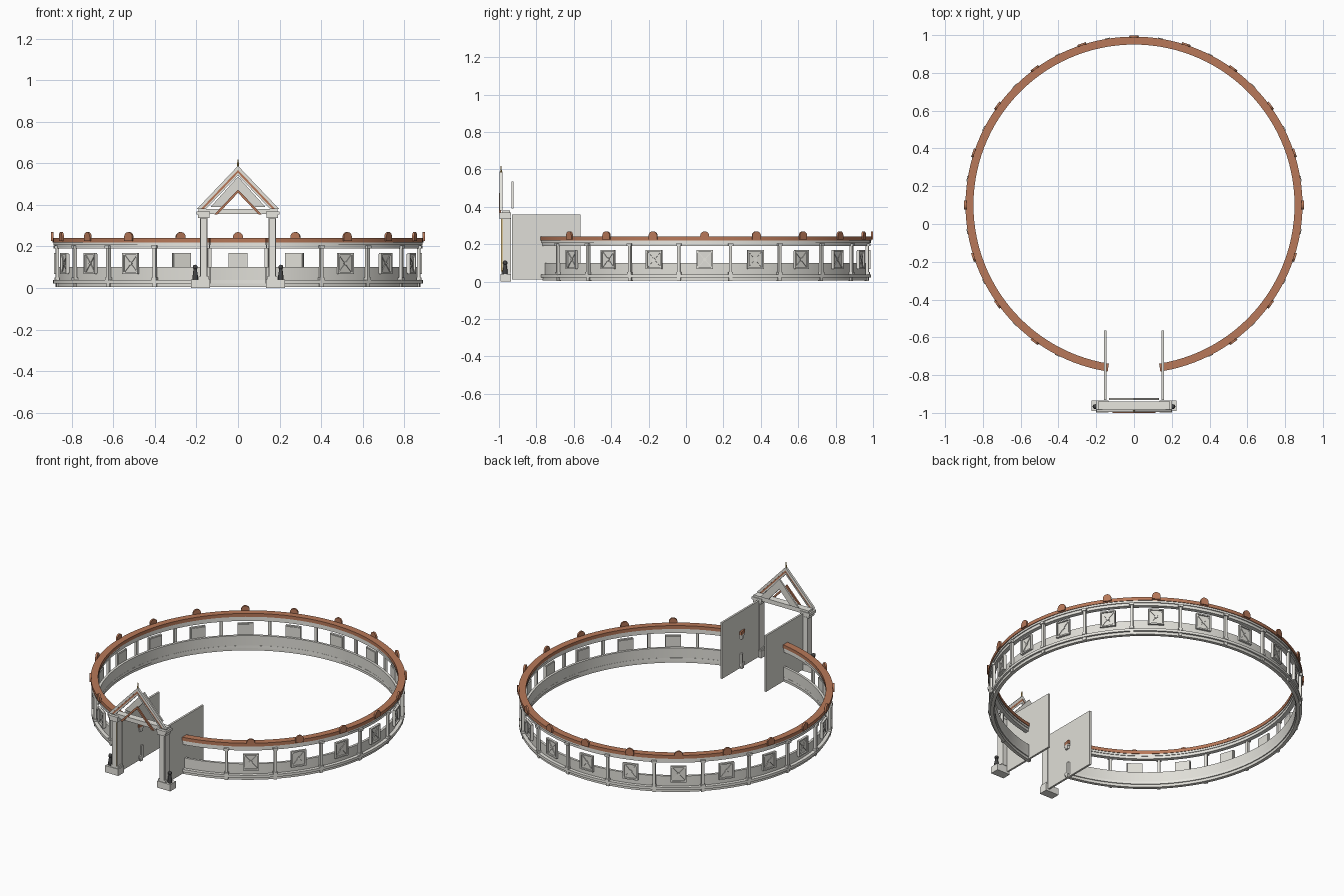
import bpy, bmesh
from math import sin, cos, pi, radians, atan2, hypot
from mathutils import Matrix, Vector

if "Cube" in bpy.data.objects:
    bpy.data.objects.remove(bpy.data.objects["Cube"])

CY = 0.1  # centre of the round wall


def mat(name, c):
    m = bpy.data.materials.new(name)
    m.diffuse_color = (*c, 1)
    m.use_nodes = True
    m.node_tree.nodes["Principled BSDF"].inputs["Base Color"].default_value = m.diffuse_color
    return m


CREAM = mat("cream", (0.80, 0.79, 0.74))
STONE = mat("stone", (0.74, 0.73, 0.68))
TILE = mat("terracotta", (0.48, 0.19, 0.10))
DARK = mat("dark", (0.06, 0.06, 0.06))
GOLD = mat("gold", (0.65, 0.42, 0.10))


def finish(name, bm, m):
    bmesh.ops.recalc_face_normals(bm, faces=bm.faces)
    me = bpy.data.meshes.new(name)
    bm.to_mesh(me)
    bm.free()
    me.materials.append(m)
    ob = bpy.data.objects.new(name, me)
    bpy.context.collection.objects.link(ob)
    return ob


def box(bm, c, s, M=Matrix(), roll=0):
    T = M @ Matrix.Translation(c) @ Matrix.Rotation(roll, 4, 'Y') @ Matrix.Diagonal((*s, 1))
    bmesh.ops.create_cube(bm, size=1, matrix=T)


def prism(bm, pts, y0, y1, M=Matrix()):
    a = [bm.verts.new(M @ Vector((x, y0, z))) for x, z in pts]
    b = [bm.verts.new(M @ Vector((x, y1, z))) for x, z in pts]
    bm.faces.new(a)
    bm.faces.new(b[::-1])
    for i in range(len(pts)):
        j = (i + 1) % len(pts)
        bm.faces.new((a[i], b[i], b[j], a[j]))


def arc(name, r0, r1, z0, z1, m, n=114):
    # open ring swept from one side of the gate round to the other
    bm = bmesh.new()
    prev = None
    for i in range(n + 1):
        a = radians(9 + 342 * i / n)
        q = [bm.verts.new((r * sin(a), CY - r * cos(a), z))
             for r, z in ((r0, z0), (r1, z0), (r1, z1), (r0, z1))]
        if prev:
            for k in range(4):
                l = (k + 1) % 4
                bm.faces.new((prev[k], q[k], q[l], prev[l]))
        if i in (0, n):
            bm.faces.new(q)
        prev = q
    ob = finish(name, bm, m)
    for p in ob.data.polygons:
        p.use_smooth = len(p.vertices) == 4
    bpy.ops.object.select_all(action='DESELECT')
    ob.select_set(True)
    bpy.context.view_layer.objects.active = ob
    bpy.ops.object.shade_smooth_by_angle()


def at(deg):
    return Matrix.Translation((0, CY, 0)) @ Matrix.Rotation(radians(deg), 4, 'Z')


# Round wall, from footing to tiled coping
arc("footing", 0.858, 0.878, 0.005, 0.022, STONE)
arc("base_ledge", 0.852, 0.889, 0.022, 0.038, CREAM)
arc("low_wall", 0.853, 0.868, 0.03, 0.10, STONE)
arc("cornice", 0.857, 0.882, 0.19, 0.207, CREAM)
arc("upper_cornice", 0.853, 0.888, 0.207, 0.219, CREAM)
arc("tile_coping", 0.850, 0.892, 0.219, 0.240, TILE)

# Posts with feet and caps at the bay joints
bm = bmesh.new()
for k in range(1, 19):
    M = at(9 + 18 * k)
    box(bm, (0, -0.881, 0.115), (0.016, 0.016, 0.16), M)
    box(bm, (0, -0.882, 0.044), (0.024, 0.022, 0.014), M)
    box(bm, (0, -0.883, 0.197), (0.028, 0.026, 0.014), M)
    box(bm, (0, -0.876, 0.016), (0.02, 0.018, 0.024), M)
finish("wall_posts", bm, CREAM)

# Window panels, their lattices, and the tile end discs above
panel, frame, disc = bmesh.new(), bmesh.new(), bmesh.new()
dome = [(0.024 * cos(pi * i / 12), 0.245 + 0.024 * sin(pi * i / 12)) for i in range(13)]
dome += [(-0.024, 0.225), (0.024, 0.225)]
for k in range(2, 19):
    M = at(18 * k)
    box(panel, (0, -0.872, 0.118), (0.084, 0.010, 0.092), M)
    for s in (-1, 1):
        box(frame, (s * 0.041, -0.879, 0.118), (0.008, 0.014, 0.10), M)
        box(frame, (0, -0.879, 0.118 + s * 0.046), (0.09, 0.014, 0.008), M)
        box(frame, (0, -0.878, 0.118), (0.11, 0.006, 0.004), M, s * atan2(0.09, 0.08))
    box(frame, (0, -0.879, 0.118), (0.014, 0.007, 0.014), M, pi / 4)
    prism(disc, dome, -0.899, -0.888, M)
finish("window_panels", panel, STONE)
finish("window_lattices", frame, CREAM)
finish("tile_end_discs", disc, TILE)

# Gate: bases, pillars and capitals on both sides
bm, gold, lamp, door = (bmesh.new() for _ in range(4))
for s in (-1, 1):
    box(bm, (s * 0.18, -0.963, 0.021), (0.09, 0.056, 0.042), Matrix())
    box(bm, (s * 0.165, -0.963, 0.048), (0.052, 0.048, 0.014))
    box(bm, (s * 0.165, -0.958, 0.195), (0.038, 0.044, 0.29))
    box(bm, (s * 0.165, -0.967, 0.345), (0.056, 0.058, 0.018))
    box(bm, (s * 0.167, -0.967, 0.361), (0.066, 0.064, 0.016))
    box(gold, (s * 0.165, -0.983, 0.195), (0.026, 0.006, 0.28))
    box(bm, (s * 0.165, -0.987, 0.195), (0.030, 0.003, 0.28))
    # guardian figures as plain dark forms
    for z, r1, r2, h in ((0.052, 0.013, 0.013, 0.02), (0.076, 0.012, 0.008, 0.03)):
        bmesh.ops.create_cone(lamp, cap_ends=True, segments=12, radius1=r1, radius2=r2, depth=h,
                              matrix=Matrix.Translation((s * 0.206, -0.967, z)))
    bmesh.ops.create_uvsphere(lamp, u_segments=12, v_segments=8, radius=0.012,
                              matrix=Matrix.Translation((s * 0.206, -0.967, 0.100)))
    # long side screens running back through the wall ends
    box(door, (s * 0.152, -0.748, 0.185), (0.012, 0.366, 0.35))
finish("gate_pillars", bm, CREAM)
finish("pillar_gold_strips", gold, GOLD)
finish("guardian_figures", lamp, DARK)
finish("side_screens", door, STONE)

# Cross beam
bm = bmesh.new()
box(bm, (0, -0.961, 0.368), (0.38, 0.042, 0.026))
finish("cross_beam", bm, CREAM)


def chevron(name, hx, zb, zt, t, y0, y1, m):
    # upside-down V; t is the vertical thickness
    bm = bmesh.new()
    w = t * hx / (zt - zb)
    prism(bm, [(-hx, zb), (0, zt), (hx, zb), (hx - w, zb), (0, zt - t), (w - hx, zb)], y0, y1)
    finish(name, bm, m)


# Open gable
chevron("gable_rafters", 0.198, 0.380, 0.588, 0.020, -0.996, -0.982, CREAM)
chevron("gable_tile_trim", 0.179, 0.380, 0.568, 0.014, -0.993, -0.985, TILE)
chevron("gable_inner_rafters", 0.166, 0.380, 0.554, 0.012, -0.995, -0.983, CREAM)
chevron("gable_back_panel", 0.132, 0.390, 0.536, 0.062, -0.932, -0.922, STONE)
chevron("gable_inner_trim", 0.115, 0.353, 0.474, 0.016, -1.0, -0.990, TILE)

# Finial
bm = bmesh.new()
bmesh.ops.create_cone(bm, cap_ends=True, segments=8, radius1=0.005, radius2=0.003, depth=0.045,
                      matrix=Matrix.Translation((0, -0.989, 0.595)))
finish("finial", bm, GOLD)
